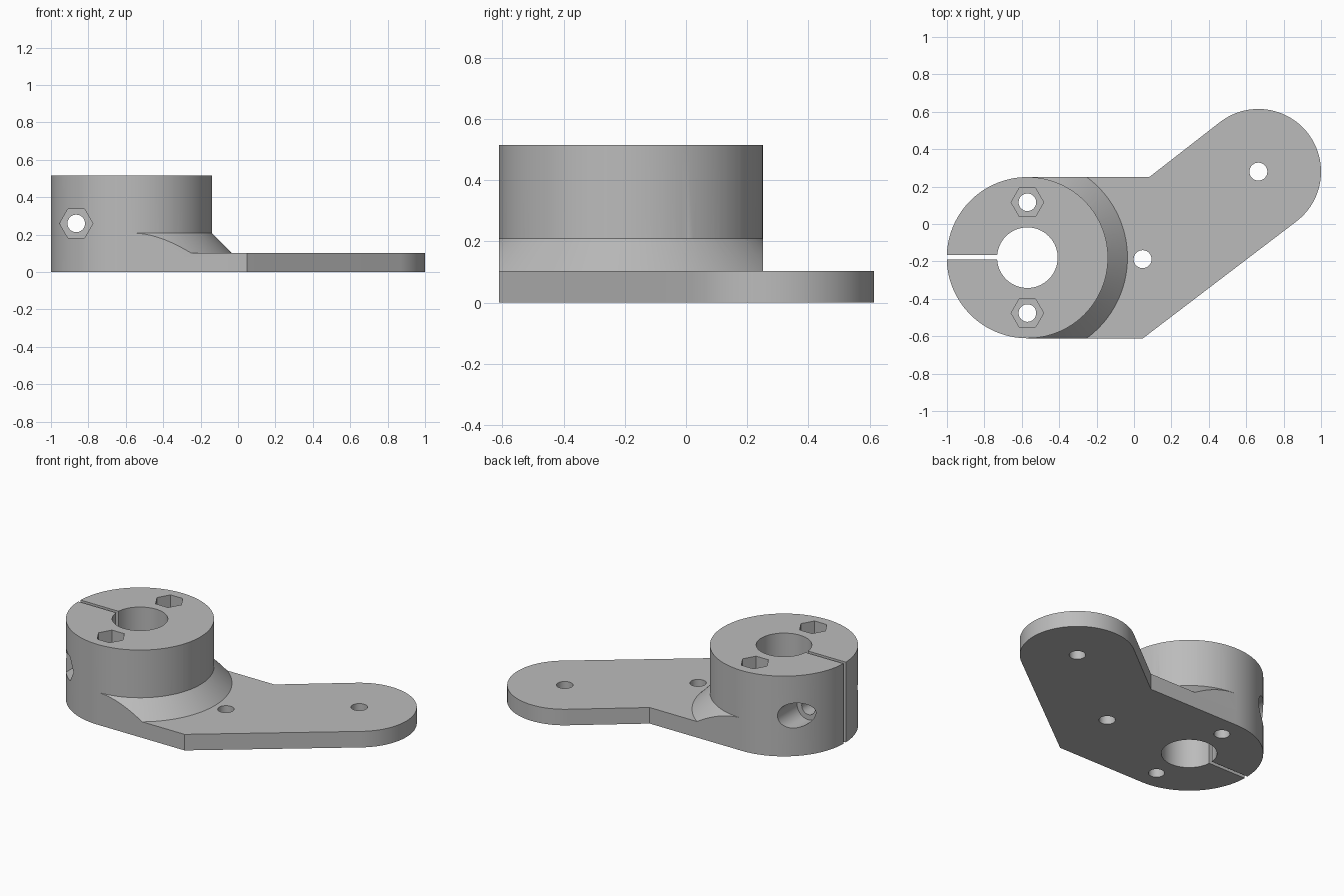
import bpy, bmesh
from math import radians, cos, sin, pi
from mathutils import Matrix, Vector

if "Cube" in bpy.data.objects:
    bpy.data.objects.remove(bpy.data.objects["Cube"], do_unlink=True)

CX, CY, R = -0.57, -0.18, 0.431      # clamp centre and radius
TOP, PLATE = 0.515, 0.103            # clamp height, plate thickness

metal = bpy.data.materials.new("light grey metal")
grey = (0.5, 0.5, 0.5, 1)
metal.diffuse_color = grey
metal.use_nodes = True
metal.node_tree.nodes["Principled BSDF"].inputs["Base Color"].default_value = grey


def finish(name, bm):
    bmesh.ops.recalc_face_normals(bm, faces=bm.faces)
    mesh = bpy.data.meshes.new(name)
    bm.to_mesh(mesh)
    bm.free()
    mesh.materials.append(metal)
    obj = bpy.data.objects.new(name, mesh)
    bpy.context.collection.objects.link(obj)
    return obj


def rod(name, start, end, r1, r2=None, sides=64):
    """Cylinder, cone or prism between two points."""
    a, b = Vector(start), Vector(end)
    turn = Matrix.Rotation(radians(90), 4, 'X') if abs((b - a).y) > 0.001 else Matrix()
    if (b - a).dot(turn @ Vector((0, 0, 1))) < 0:
        r1, r2 = (r2 or r1), r1
    bm = bmesh.new()
    bmesh.ops.create_cone(bm, cap_ends=True, segments=sides, radius1=r1,
                          radius2=r2 or r1, depth=(b - a).length)
    # put a corner on the +x axis
    first = max(bm.verts, key=lambda v: v.co.x).co
    spin = Matrix.Rotation(-Vector((first.x, first.y)).angle_signed(Vector((1, 0))), 4, 'Z')
    bmesh.ops.transform(bm, verts=bm.verts,
                        matrix=Matrix.Translation((a + b) / 2) @ turn @ spin)
    return finish(name, bm)


def slab(name, outline, z0, z1):
    bm = bmesh.new()
    face = bm.faces.new([bm.verts.new((x, y, z0)) for x, y in outline])
    new = bmesh.ops.extrude_face_region(bm, geom=[face])["geom"]
    bmesh.ops.translate(bm, vec=(0, 0, z1 - z0),
                        verts=[v for v in new if isinstance(v, bmesh.types.BMVert)])
    return finish(name, bm)


def box(name, x0, x1, y0, y1, z0, z1):
    return slab(name, [(x0, y0), (x1, y0), (x1, y1), (x0, y1)], z0, z1)


def combine(target, tool, operation):
    mod = target.modifiers.new(operation, 'BOOLEAN')
    mod.object, mod.operation, mod.solver = tool, operation, 'EXACT'
    bpy.context.view_layer.objects.active = target
    bpy.ops.object.modifier_apply(modifier=mod.name)
    bpy.data.objects.remove(tool, do_unlink=True)


# Flat arm with a rounded far end
ex, ey, er = 0.665, 0.28, 0.335
arc = [radians(-52.6 + 180 * i / 48) for i in range(49)]
outline = [(CX, CY - R), (0.048, CY - R)]
outline += [(ex + er * cos(t), ey + er * sin(t)) for t in arc]
outline += [(0.082, CY + R), (CX, CY + R)]
arm = slab("clamp_arm", outline, 0, PLATE)

# Sloping shoulder, trimmed flush with the sides of the arm
slope = rod("shoulder", (CX, CY, PLATE - 0.01), (CX, CY, 0.22), 0.545, 0.42, 128)
combine(slope, box("trim", CX, 0.2, CY - R, CY + R, 0, 0.4), 'INTERSECT')
combine(arm, slope, 'UNION')

# Clamp barrel
combine(arm, rod("barrel", (CX, CY, 0), (CX, CY, TOP), R, sides=128), 'UNION')

# Bore and clamping slit
combine(arm, rod("bore", (CX, CY, -0.1), (CX, CY, 0.7), 0.162), 'DIFFERENCE')
combine(arm, box("slit", -1.1, CX - 0.1, CY - 0.011, CY + 0.013, -0.1, 0.7), 'DIFFERENCE')

# Upright screw holes with hexagonal nut pockets
for side in (-1, 1):
    y = CY + side * 0.296
    combine(arm, rod("screw_hole", (CX, y, -0.1), (CX, y, 0.7), 0.047, sides=32), 'DIFFERENCE')
    combine(arm, rod("nut_pocket", (CX, y, 0.26), (CX, y, 0.7), 0.087, sides=6), 'DIFFERENCE')

# Holes through the arm
for x, y in ((0.046, -0.188), (ex, ey)):
    combine(arm, rod("arm_hole", (x, y, -0.1), (x, y, 0.3), 0.048, sides=32), 'DIFFERENCE')

# Cross screw: through hole, nut pocket in front, head recess behind
px, pz = -0.865, 0.26
combine(arm, rod("cross_hole", (px, -0.9, pz), (px, 0.5, pz), 0.047, sides=32), 'DIFFERENCE')
combine(arm, rod("cross_nut", (px, -0.9, pz), (px, -0.35, pz), 0.089, sides=6), 'DIFFERENCE')
combine(arm, rod("cross_head", (px, -0.005, pz), (px, 0.5, pz), 0.08, sides=48), 'DIFFERENCE')

# Smooth curved walls, crisp edges
bpy.ops.object.select_all(action='DESELECT')
arm.select_set(True)
bpy.context.view_layer.objects.active = arm
bpy.ops.object.shade_smooth_by_angle(angle=pi / 6)
